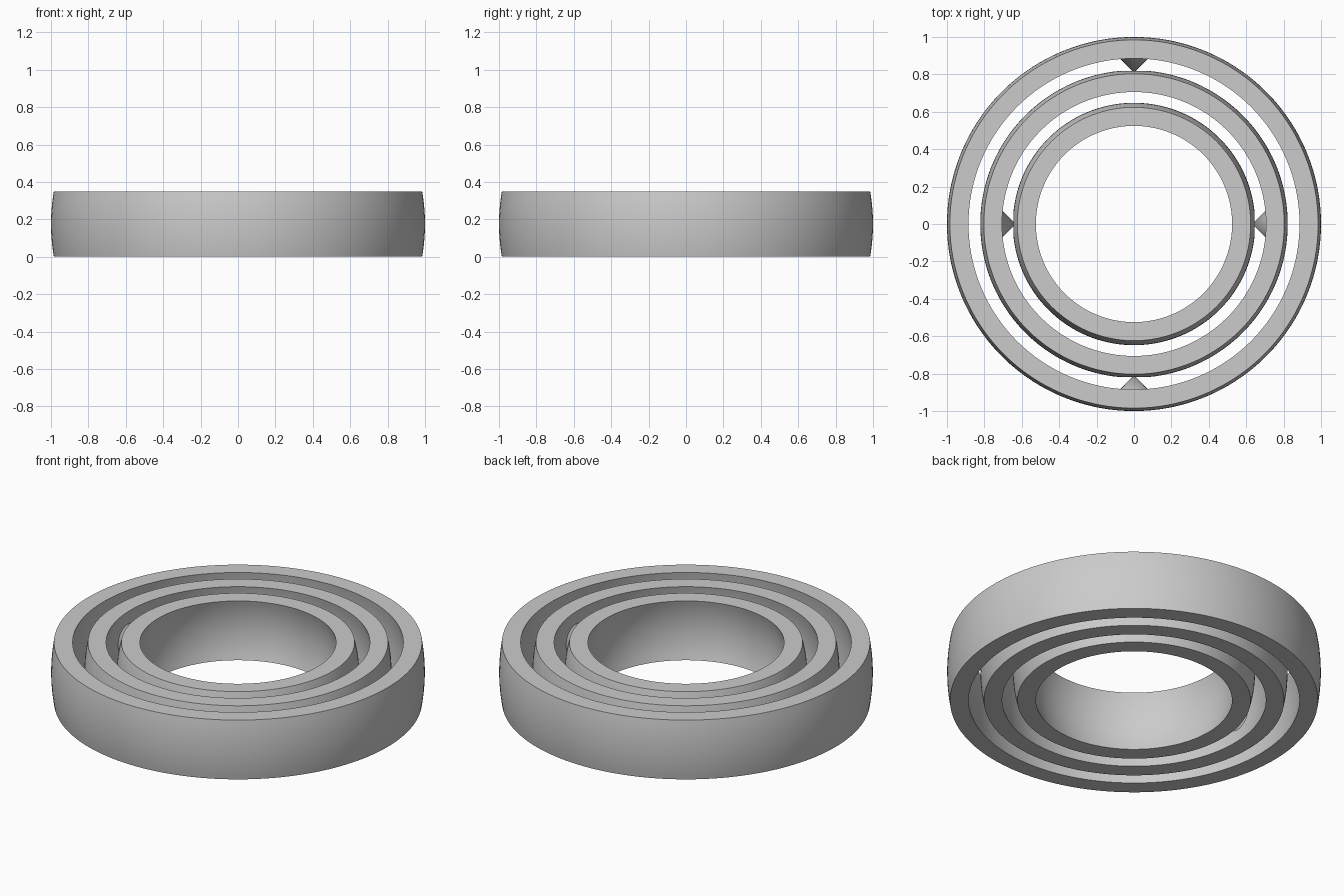
import bpy, bmesh, math
from mathutils import Matrix, Vector

if "Cube" in bpy.data.objects:
    bpy.data.objects.remove(bpy.data.objects["Cube"])

H = 0.35            # height of all rings
MID = H / 2
SEG = 160

grey = bpy.data.materials.new("plain_grey")
grey.diffuse_color = (0.6, 0.6, 0.6, 1)
grey.use_nodes = True
grey.node_tree.nodes["Principled BSDF"].inputs["Base Color"].default_value = grey.diffuse_color


def make_object(name, bm, smooth=True):
    bmesh.ops.recalc_face_normals(bm, faces=bm.faces)
    me = bpy.data.meshes.new(name)
    bm.to_mesh(me)
    bm.free()
    ob = bpy.data.objects.new(name, me)
    bpy.context.collection.objects.link(ob)
    me.materials.append(grey)
    return ob


def shade(ob):
    bpy.ops.object.select_all(action='DESELECT')
    ob.select_set(True)
    bpy.context.view_layer.objects.active = ob
    bpy.ops.object.shade_smooth_by_angle(angle=math.radians(30))


def ring(name, r_out, r_in, steps=12):
    """Slice of a spherical shell, revolved about z."""
    zs = [-MID + H * i / steps for i in range(steps + 1)]
    prof = [(math.sqrt(r_out**2 - z*z), z) for z in zs]
    prof += [(math.sqrt(r_in**2 - z*z), z) for z in reversed(zs)]
    bm = bmesh.new()
    loops = []
    for i in range(SEG):
        a = 2 * math.pi * (i + 0.5) / SEG
        loops.append([bm.verts.new((r * math.cos(a), r * math.sin(a), z + MID))
                      for r, z in prof])
    n = len(prof)
    for i in range(SEG):
        p, q = loops[i], loops[(i + 1) % SEG]
        for j in range(n):
            k = (j + 1) % n
            bm.faces.new((p[j], q[j], q[k], p[k]))
    return make_object(name, bm)


def cone(name, direction, apex, base):
    """45 degree cone pointing at the centre, from radius base to apex."""
    d = Vector(direction)
    size = base - apex
    bm = bmesh.new()
    rot = (-d).to_track_quat('Z', 'Y').to_matrix().to_4x4()
    place = Matrix.Translation(d * (apex + base) / 2 + Vector((0, 0, MID)))
    bmesh.ops.create_cone(bm, cap_ends=True, segments=48, radius1=size,
                          radius2=0, depth=size, matrix=place @ rot)
    return make_object(name, bm)


def cut(ob, cutter):
    m = ob.modifiers.new("socket", 'BOOLEAN')
    m.operation = 'DIFFERENCE'
    m.solver = 'EXACT'
    m.object = cutter
    bpy.context.view_layer.objects.active = ob
    bpy.ops.object.modifier_apply(modifier=m.name)
    bpy.data.objects.remove(cutter)


# Three nested rings
outer = ring("outer_ring", 1.0, 0.902)
middle = ring("middle_ring", 0.822, 0.727)
inner = ring("inner_ring", 0.648, 0.553)

# Pivot cones with matching sockets in the next ring inwards
for host, label, axis, apex, base, socket in (
        (middle, "outer_pivot", (0, 1, 0), 0.81, 0.925, 0.745),
        (inner, "inner_pivot", (1, 0, 0), 0.632, 0.748, 0.57)):
    for s in (1, -1):
        d = [s * c for c in axis]
        cut(host, cone("socket_cutter", d, socket, socket + 0.13))
        shade(cone(label + ("_a" if s > 0 else "_b"), d, apex, base))

for ob in (outer, middle, inner):
    shade(ob)
